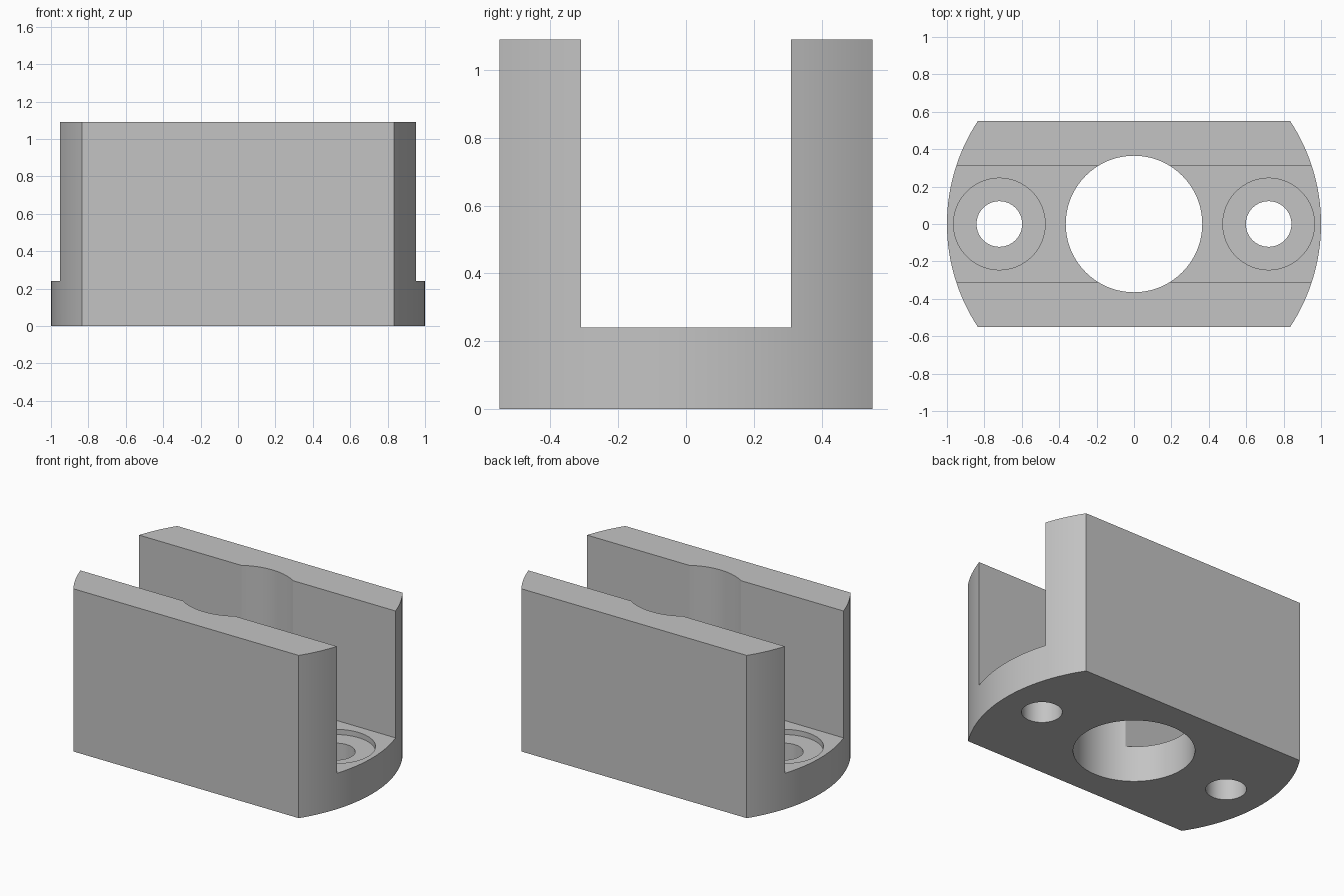
import bpy
import math

default = bpy.data.objects.get("Cube")
if default:
    bpy.data.objects.remove(default, do_unlink=True)

HEIGHT = 1.09
HALF_DEPTH = 0.55
FLOOR = 0.24
SLOT_HALF = 0.31
BORE_RADIUS = 0.365
BOLT_X = 0.72
BOLT_RADIUS = 0.122
RECESS_RADIUS = 0.245
RECESS_DEPTH = 0.035

grey = bpy.data.materials.new("machined grey")
grey.use_nodes = True
colour = (0.55, 0.55, 0.55, 1)
grey.diffuse_color = colour
grey.node_tree.nodes["Principled BSDF"].inputs["Base Color"].default_value = colour


def cylinder(name, radius, bottom, top, x=0, sides=96):
    bpy.ops.mesh.primitive_cylinder_add(
        vertices=sides, radius=radius, depth=top - bottom,
        location=(x, 0, (top + bottom) / 2))
    obj = bpy.context.object
    obj.name = name
    obj.data.materials.append(grey)
    return obj


def box(name, size, centre):
    bpy.ops.mesh.primitive_cube_add(size=1, location=centre)
    obj = bpy.context.object
    obj.name = name
    obj.scale = size
    bpy.ops.object.transform_apply(location=False, rotation=False, scale=True)
    obj.data.materials.append(grey)
    return obj


def boolean(target, cutter, operation="DIFFERENCE"):
    cutter.hide_render = True
    mod = target.modifiers.new(cutter.name, "BOOLEAN")
    mod.operation = operation
    mod.solver = "EXACT"
    mod.object = cutter
    bpy.ops.object.select_all(action="DESELECT")
    bpy.context.view_layer.objects.active = target
    target.select_set(True)
    bpy.ops.object.modifier_apply(modifier=mod.name)
    bpy.data.objects.remove(cutter, do_unlink=True)


# Round body trimmed to flat front and back faces
body = cylinder("clevis_body", 1, 0, HEIGHT, sides=160)
boolean(body, box("flat_sides", (3, 2 * HALF_DEPTH, 3), (0, 0, 0)), "INTERSECT")

# Open channel between the two upright walls
boolean(body, box("channel", (3, 2 * SLOT_HALF, 2), (0, 0, FLOOR + 1)))

# Central bore, which also scoops the inner walls
boolean(body, cylinder("bore", BORE_RADIUS, -1, 2))

# Bolt holes with shallow round recesses
for side in (-1, 1):
    boolean(body, cylinder("recess", RECESS_RADIUS, FLOOR - RECESS_DEPTH, FLOOR + 0.3, side * BOLT_X))
    boolean(body, cylinder("bolt_hole", BOLT_RADIUS, -0.5, FLOOR + 0.3, side * BOLT_X, 64))

bpy.ops.object.select_all(action="DESELECT")
body.select_set(True)
bpy.context.view_layer.objects.active = body
bpy.ops.object.shade_smooth_by_angle(angle=math.radians(20))
